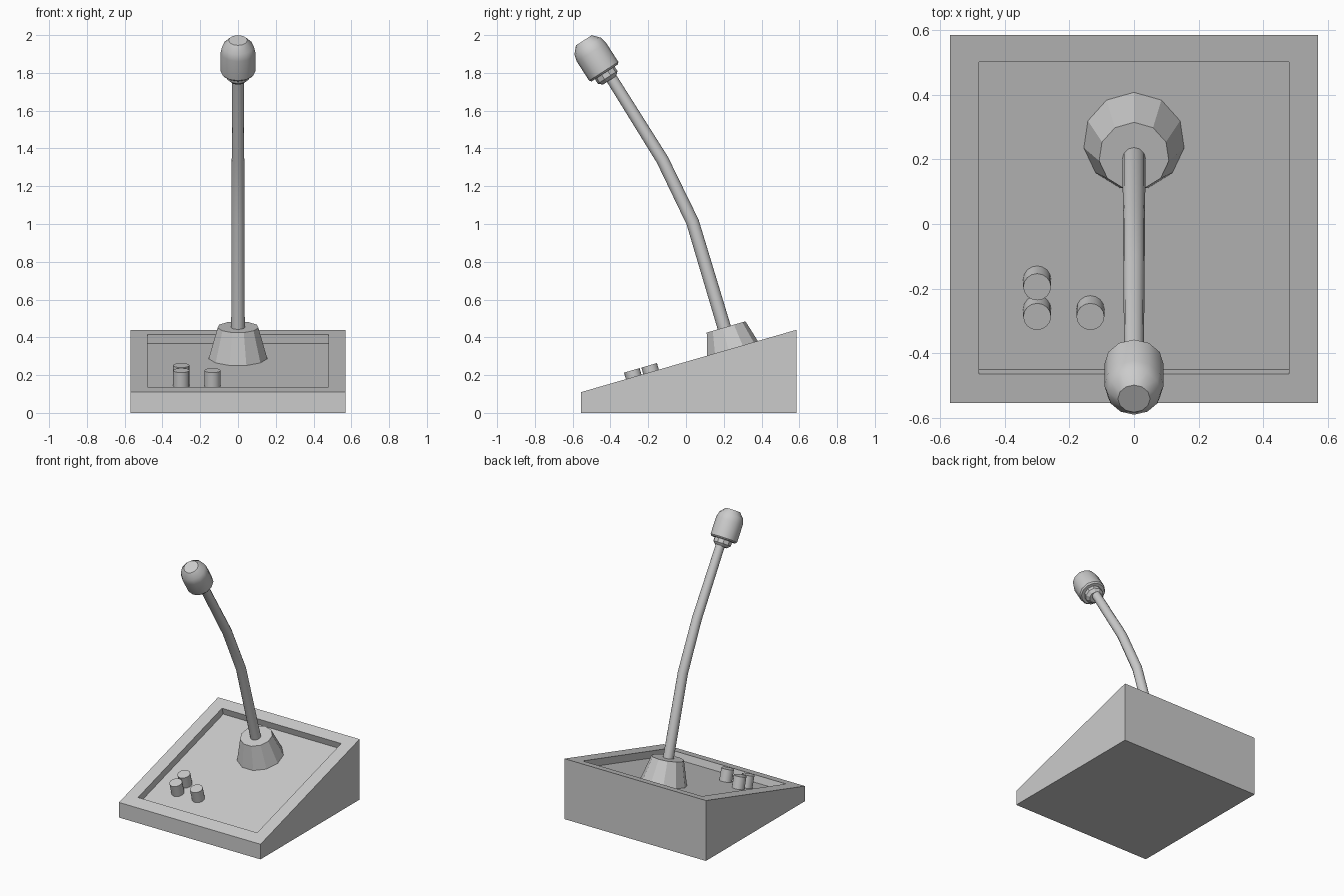
import bpy, bmesh, math
from mathutils import Vector, Matrix

if "Cube" in bpy.data.objects:
    bpy.data.objects.remove(bpy.data.objects["Cube"])

X0, YF, YB, ZF, ZB = 0.57, -0.555, 0.585, 0.11, 0.44
SLOPE = (ZB - ZF) / (YB - YF)
NORMAL = Vector((0, -SLOPE, 1)).normalized()
DEPTH = 0.05


def surf(x, y):
    return Vector((x, y, ZF + (y - YF) * SLOPE))


def finish(name, bm, smooth=None):
    bmesh.ops.recalc_face_normals(bm, faces=bm.faces)
    me = bpy.data.meshes.new(name)
    bm.to_mesh(me)
    bm.free()
    ob = bpy.data.objects.new(name, me)
    bpy.context.collection.objects.link(ob)
    if smooth:
        bpy.ops.object.select_all(action='DESELECT')
        ob.select_set(True)
        bpy.context.view_layer.objects.active = ob
        bpy.ops.object.shade_smooth_by_angle(angle=math.radians(smooth))
    return ob


def turned(name, origin, axis, profile, sides, smooth=None):
    """Closed turned solid: profile is (radius, distance along axis)."""
    bm = bmesh.new()
    axis = Vector(axis).normalized()
    u = Vector((1, 0, 0))
    v = axis.cross(u)
    rings = []
    for r, t in profile:
        ring = []
        for i in range(sides):
            a = math.tau * i / sides + math.pi / 2
            ring.append(bm.verts.new(origin + axis * t + r * (u * math.cos(a) + v * math.sin(a))))
        rings.append(ring)
    for a, b in zip(rings, rings[1:]):
        for i in range(sides):
            j = (i + 1) % sides
            bm.faces.new((a[i], a[j], b[j], b[i]))
    bm.faces.new(rings[0])
    bm.faces.new(rings[-1])
    return finish(name, bm, smooth)


# Wedge base with a recessed control panel
bm = bmesh.new()
rect = ((-1, 0), (1, 0), (1, 1), (-1, 1))
bottom = [bm.verts.new((sx * X0, (YF, YB)[k], 0)) for sx, k in rect]
top = [bm.verts.new(surf(sx * X0, (YF, YB)[k])) for sx, k in rect]
rim = [bm.verts.new(surf(sx * 0.48, (-0.465, 0.502)[k])) for sx, k in rect]
floor = [bm.verts.new(v.co - NORMAL * DEPTH) for v in rim]
for a, b in ((bottom, top), (top, rim), (rim, floor)):
    for i in range(4):
        j = (i + 1) % 4
        bm.faces.new((a[i], a[j], b[j], b[i]))
bm.faces.new(bottom)
bm.faces.new(floor)
finish("base", bm)


# Buttons standing on the panel
for n, (x, y) in enumerate(((-0.30, -0.277), (-0.30, -0.185), (-0.135, -0.277))):
    turned(f"button_{n + 1}", surf(x, y), NORMAL, [(0.043, -DEPTH), (0.043, 0.036)], 16, 40)

# Tapered stem socket
turned("socket", surf(0, 0.243), NORMAL, [(0.157, -DEPTH), (0.109, 0.118)], 11)

# Bent stem, swept tube
path = [(0.212, 0.42, 1.0), (0.035, 1.01, 0.95), (-0.125, 1.34, 0.92), (-0.40, 1.78, 0.85)]
cu = bpy.data.curves.new("stem_path", 'CURVE')
cu.dimensions = '3D'
cu.bevel_depth = 0.036
cu.bevel_resolution = 4
cu.use_fill_caps = True
sp = cu.splines.new('POLY')
sp.points.add(len(path) - 1)
for p, (y, z, r) in zip(sp.points, path):
    p.co = (0, y, z, 1)
    p.radius = r
tmp = bpy.data.objects.new("stem_path", cu)
bpy.context.collection.objects.link(tmp)
bpy.context.view_layer.update()
bm = bmesh.new()
bm.from_mesh(tmp.to_mesh())
bpy.data.objects.remove(tmp)
bmesh.ops.remove_doubles(bm, verts=bm.verts, dist=1e-4)
finish("stem", bm, 35)

# Microphone capsule and its collar
head, aim = Vector((0, -0.43, 1.80)), (0, -0.54, 0.84)
turned("collar", head, aim, [(0.042, -0.047), (0.062, -0.028), (0.062, 0.01)], 10)
turned("capsule", head, aim,
       [(0.083, 0), (0.092, 0.01), (0.092, 0.13), (0.083, 0.168), (0.05, 0.205)], 12, 40)
